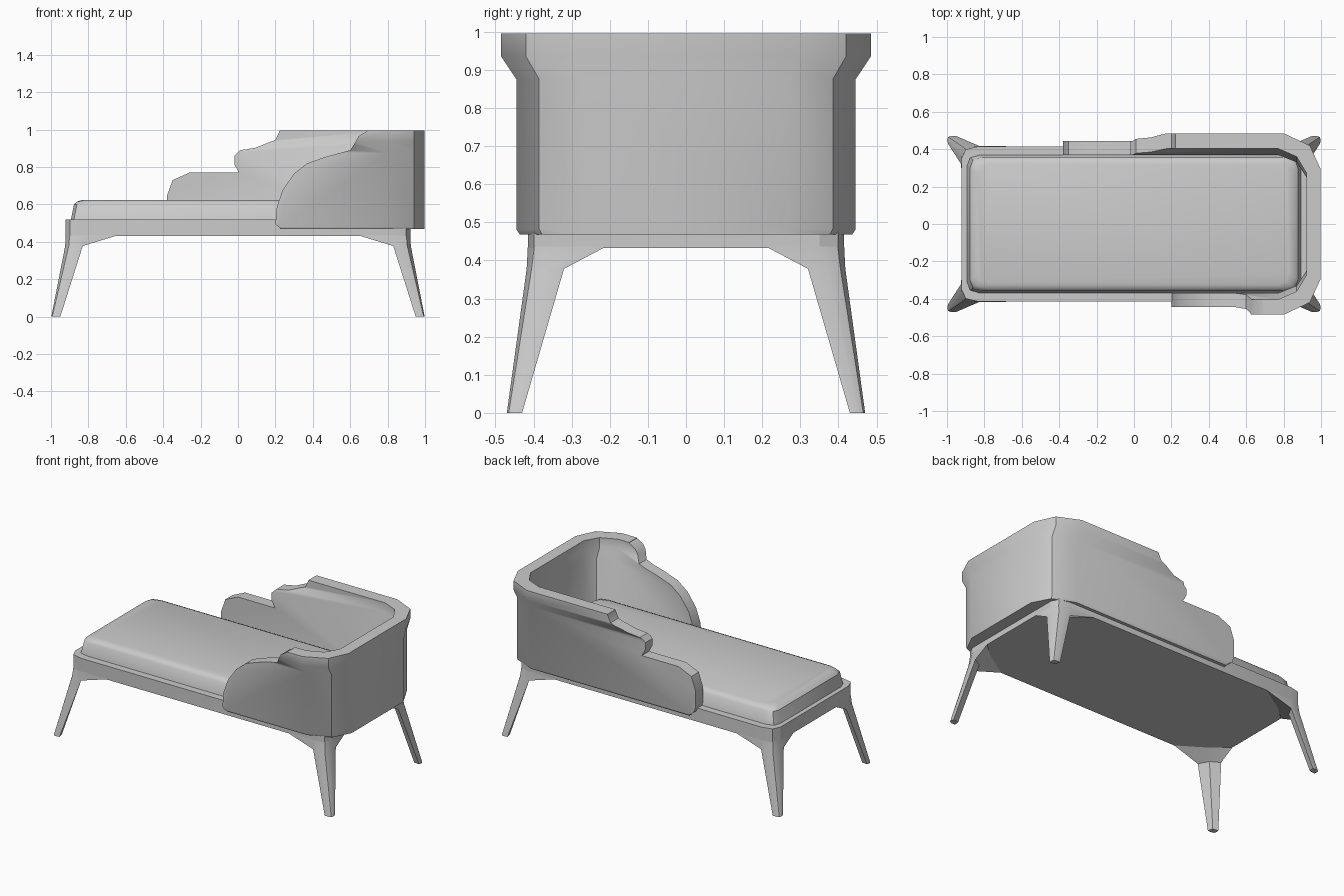
import bpy, bmesh, math

if "Cube" in bpy.data.objects:
    bpy.data.objects.remove(bpy.data.objects["Cube"])


def loft(name, rings):
    """Closed solid through a stack of matching vertex rings."""
    bm = bmesh.new()
    vs = [[bm.verts.new(p) for p in r] for r in rings]
    n = len(vs[0])
    for a, b in zip(vs, vs[1:]):
        for i in range(n):
            j = (i + 1) % n
            bm.faces.new((a[i], a[j], b[j], b[i]))
    bm.faces.new(vs[0])
    bm.faces.new(vs[-1])
    bmesh.ops.recalc_face_normals(bm, faces=bm.faces)
    me = bpy.data.meshes.new(name)
    bm.to_mesh(me)
    bm.free()
    ob = bpy.data.objects.new(name, me)
    bpy.context.collection.objects.link(ob)
    return ob


def activate(ob):
    bpy.ops.object.select_all(action='DESELECT')
    ob.select_set(True)
    bpy.context.view_layer.objects.active = ob


def smooth(ob, deg=35):
    activate(ob)
    bpy.ops.object.shade_smooth_by_angle(angle=math.radians(deg))


def rounded_rect(hx, hy, cx, cy, z):
    """Rectangle ring with two-facet corners."""
    c = [(hx, hy - cy), (hx - .25 * cx, hy - .25 * cy), (hx - cx, hy)]
    pts = c + [(-x, y) for x, y in c[::-1]]
    pts += [(-x, -y) for x, y in pts]
    return [(x, y, z) for x, y in pts]


# Frame slab
smooth(loft("frame", [rounded_rect(.922, .415, .09, .065, z) for z in (.432, .52)]), 20)

# Splayed legs with gussets running into the frame
leg = [
    (0, [(.95, .47), (.98, .47), (.993, .465), (.998, .45), (.995, .43), (.957, .435)]),
    (.378, [(.83, .418), (.86, .418), (.905, .405), (.924, .37), (.924, .32), (.865, .355)]),
    (.436, [(.64, .415), (.83, .415), (.9, .398), (.922, .35), (.922, .21), (.82, .30)]),
]
for end, sx in (("left", -1), ("right", 1)):
    for side, sy in (("front", -1), ("back", 1)):
        smooth(loft(f"{side}_{end}_leg",
                    [[(sx * x, sy * y, z) for x, y in sec] for z, sec in leg]))

# Seat cushion
levels = [(.51, 0), (.60, .018), (.616, .035), (.625, .065)]
cushion = loft("cushion", [rounded_rect(.895 - d, .37 - d * .7, .065, .06, z)
                           for z, d in levels])
smooth(cushion)

# Wrap-around backrest shell, flaring in y toward the rim
outer = [(.80, .445), (.94, .385), (.998, .27)]
inner = [(.77, .37), (.87, .33), (.922, .25)]


def wrap(path, y):
    return ([(-.45, y)] + path + [(px, -py) for px, py in path[::-1]] + [(.12, -y)])


section = wrap(outer, .445) + wrap(inner, .37)[::-1]
shell = loft("backrest", [[(x, y * s, z) for x, y in section]
                          for z, s in ((.468, .98), (.482, 1), (.875, 1),
                                       (.935, 1.09), (.995, 1.09))])

# Stepped silhouettes cut from the two arms
front_cut = [(.05, .4), (.24, .4), (.225, .472), (.2, .495), (.208, .59), (.24, .68),
             (.3, .765), (.37, .82), (.47, .855), (.6, .89), (.62, .92), (.645, .965),
             (.69, .992), (.70, 1.2), (.05, 1.2)]
back_cut = [(-.6, .4), (-.32, .4), (-.33, .475), (-.365, .5), (-.38, .54), (-.38, .645),
            (-.35, .73), (-.26, .77), (.005, .77), (-.02, .815), (-.02, .86), (.01, .89),
            (.09, .902), (.2, .945), (.222, .992), (.224, 1.2), (-.6, 1.2)]
for prof, y0, y1 in ((front_cut, -.8, -.1), (back_cut, .1, .8)):
    cutter = loft("cutter", [[(x, y, z) for x, z in prof] for y in (y0, y1)])
    cutter.hide_render = True
    activate(shell)
    mod = shell.modifiers.new("cut", 'BOOLEAN')
    mod.operation = 'DIFFERENCE'
    mod.solver = 'EXACT'
    mod.object = cutter
    bpy.ops.object.modifier_apply(modifier=mod.name)
    bpy.data.objects.remove(cutter)
smooth(shell)
